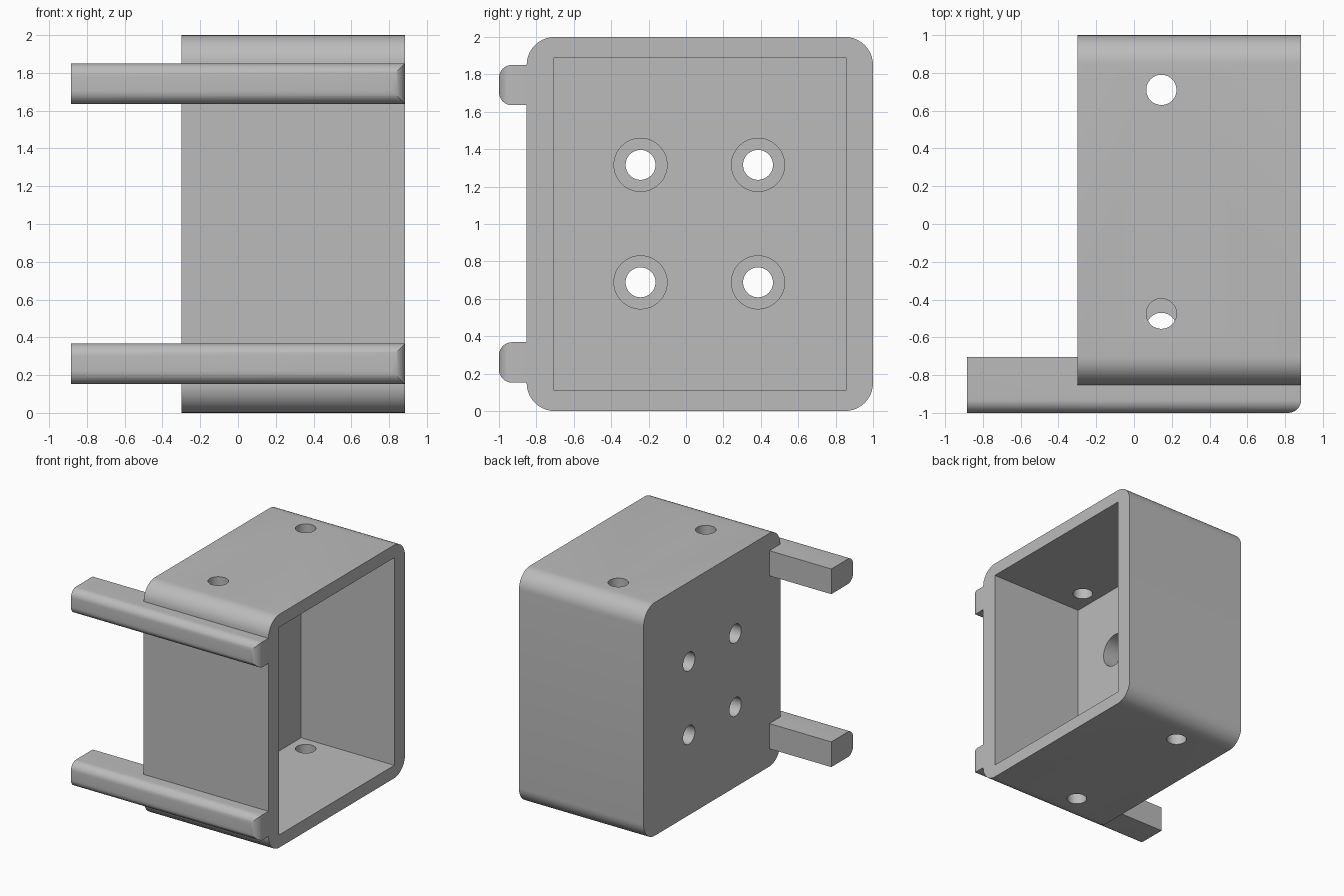
import bpy, bmesh, math
from mathutils import Matrix, Vector

cube = bpy.data.objects.get("Cube")
if cube:
    bpy.data.objects.remove(cube)

# Single grey material
grey = bpy.data.materials.new("light_grey")
grey.use_nodes = True
colour = (0.5, 0.5, 0.5, 1)
grey.diffuse_color = colour
grey.node_tree.nodes["Principled BSDF"].inputs["Base Color"].default_value = colour


def finish(name, bm):
    mesh = bpy.data.meshes.new(name)
    bm.to_mesh(mesh)
    bm.free()
    mesh.materials.append(grey)
    obj = bpy.data.objects.new(name, mesh)
    bpy.context.collection.objects.link(obj)
    return obj


def block(name, low, high, rounded=None, radius=0.0):
    """Box between two corners; edges chosen by 'rounded' get a fillet."""
    low, high = Vector(low), Vector(high)
    bm = bmesh.new()
    bmesh.ops.create_cube(bm, size=1)
    for v in bm.verts:
        v.co = (low + high) / 2 + v.co * (high - low)
    if rounded:
        edges = [e for e in bm.edges if rounded(*e.verts)]
        bmesh.ops.bevel(bm, geom=edges, offset=radius, segments=10,
                        profile=0.5, affect='EDGES')
    return finish(name, bm)


def drill(name, axis, centre, radius, length):
    bm = bmesh.new()
    turn = Matrix.Rotation(math.pi / 2, 4, 'Y') if axis == 'X' else Matrix()
    bmesh.ops.create_cone(bm, cap_ends=True, segments=48, radius1=radius,
                          radius2=radius, depth=length,
                          matrix=Matrix.Translation(centre) @ turn)
    return finish(name, bm)


def combine(target, tool, operation):
    mod = target.modifiers.new(operation.title(), 'BOOLEAN')
    mod.operation, mod.solver, mod.object = operation, 'EXACT', tool
    bpy.context.view_layer.objects.active = target
    bpy.ops.object.modifier_apply(modifier=mod.name)
    bpy.data.objects.remove(tool)


LEFT, BACK_WALL, OPEN = -0.298, 0.0, 0.885
FRONT, INNER_FRONT = -0.852, -0.705

# Housing with rounded lengthwise edges
housing = block("housing", (LEFT, FRONT, 0), (OPEN, 1, 2),
                lambda a, b: abs(a.co.x - b.co.x) > 0.5, 0.15)

# Two mounting rails, rounded along the outer face and its end
for low_z in (0.152, 1.635):
    rail = block("mounting_rail", (-OPEN, -1, low_z), (OPEN, INNER_FRONT, low_z + 0.216),
                 lambda a, b: max(a.co.y, b.co.y) < -0.9 and max(a.co.x, b.co.x) > 0
                 and (a.co.x + b.co.x > 1 or abs(a.co.x - b.co.x) > 1), 0.07)
    combine(housing, rail, 'UNION')

# Open cavity
combine(housing, block("cavity_cutter", (BACK_WALL, INNER_FRONT, 0.11),
                       (OPEN + 0.2, 0.855, 1.89)), 'DIFFERENCE')

# Four counterbored screw holes through the thick wall
for y in (-0.243, 0.385):
    for z in (0.688, 1.316):
        for radius, start in ((0.08, LEFT - 0.1), (0.142, BACK_WALL - 0.15)):
            end = BACK_WALL + 0.1
            cutter = drill("screw_cutter", 'X', ((start + end) / 2, y, z), radius, end - start)
            combine(housing, cutter, 'DIFFERENCE')

# Cross holes through the top and bottom walls
for z, front_y in ((0.05, -0.55), (1.95, -0.475)):
    for y in (front_y, 0.71):
        combine(housing, drill("cross_cutter", 'Z', (0.145, y, z), 0.08, 0.3), 'DIFFERENCE')

# Smooth fillets and bores, crisp edges elsewhere
bpy.ops.object.select_all(action='DESELECT')
housing.select_set(True)
bpy.context.view_layer.objects.active = housing
bpy.ops.object.shade_smooth_by_angle(angle=math.radians(30))
